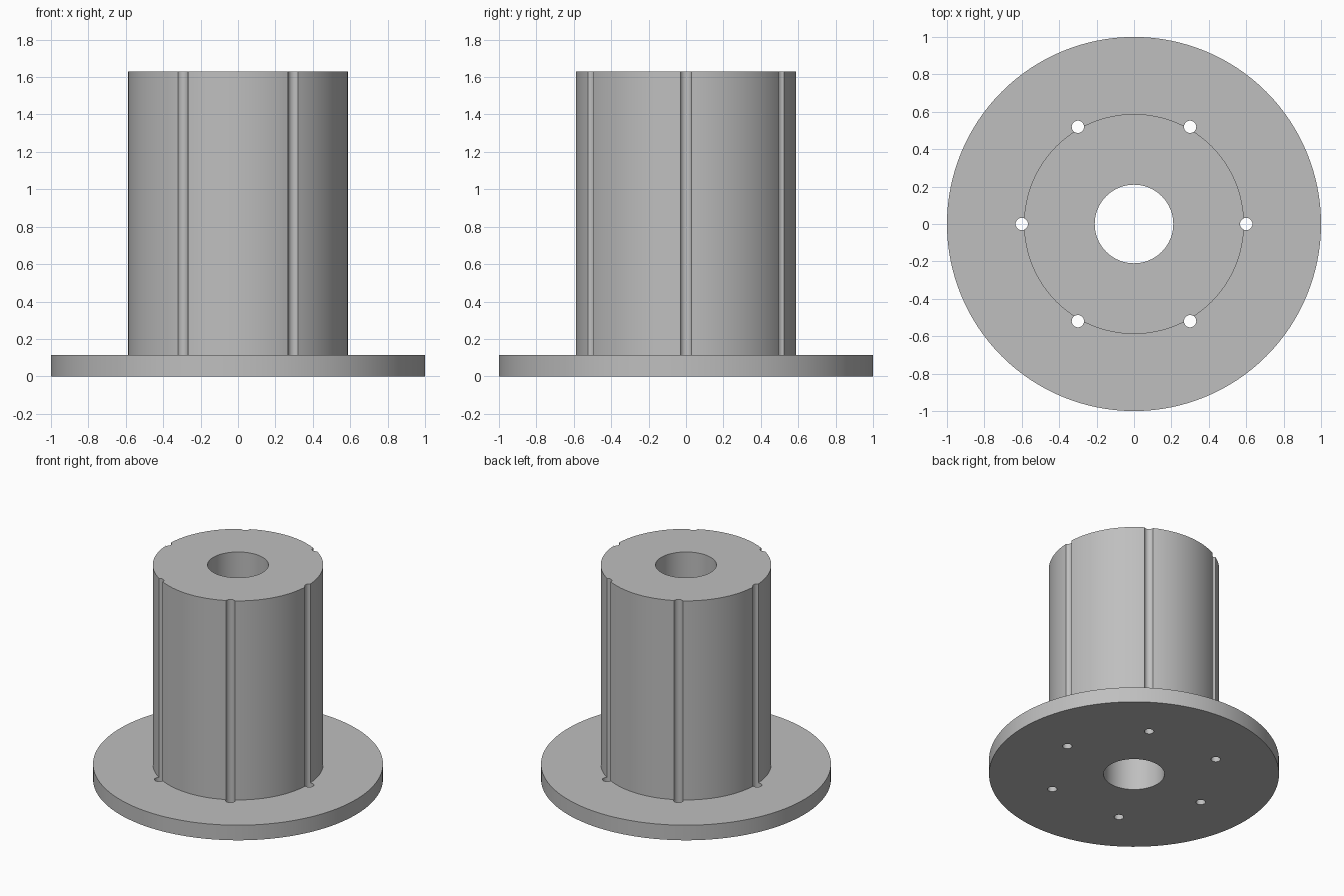
import bpy, bmesh
from math import cos, sin, tau, radians
from mathutils import Matrix

cube = bpy.data.objects.get("Cube")
if cube:
    bpy.data.objects.remove(cube, do_unlink=True)

SEGMENTS = 128
BORE, DRUM, FLANGE = 0.21, 0.588, 1.0
FLANGE_TOP, HEIGHT = 0.115, 1.63
PIN_CIRCLE, PIN_RADIUS, PIN_COUNT = 0.6, 0.033, 6

grey = bpy.data.materials.new("plain grey")
grey.use_nodes = True
colour = (0.52, 0.52, 0.52, 1)
grey.diffuse_color = colour
grey.node_tree.nodes["Principled BSDF"].inputs["Base Color"].default_value = colour


def add_object(name, bm):
    bmesh.ops.recalc_face_normals(bm, faces=bm.faces)
    mesh = bpy.data.meshes.new(name)
    bm.to_mesh(mesh)
    bm.free()
    mesh.materials.append(grey)
    obj = bpy.data.objects.new(name, mesh)
    bpy.context.collection.objects.link(obj)
    return obj


# Flanged drum with a central bore, revolved from its section
section = [(BORE, 0), (FLANGE, 0), (FLANGE, FLANGE_TOP),
           (DRUM, FLANGE_TOP), (DRUM, HEIGHT), (BORE, HEIGHT)]
bm = bmesh.new()
rings = []
for i in range(SEGMENTS):
    a = tau * i / SEGMENTS
    rings.append([bm.verts.new((r * cos(a), r * sin(a), z)) for r, z in section])
for i, ring in enumerate(rings):
    following = rings[(i + 1) % SEGMENTS]
    for j in range(len(section)):
        k = (j + 1) % len(section)
        bm.faces.new((ring[j], following[j], following[k], ring[k]))
spool = add_object("flanged_drum", bm)

# Six pins that cut the drum grooves and the flange holes
bm = bmesh.new()
for i in range(PIN_COUNT):
    a = tau * i / PIN_COUNT
    place = Matrix.Translation((PIN_CIRCLE * cos(a), PIN_CIRCLE * sin(a), HEIGHT / 2))
    bmesh.ops.create_cone(bm, cap_ends=True, segments=32, radius1=PIN_RADIUS,
                          radius2=PIN_RADIUS, depth=HEIGHT + 0.4, matrix=place)
cutter = add_object("groove_cutter", bm)
cutter.hide_render = True

cut = spool.modifiers.new("grooves", 'BOOLEAN')
cut.operation = 'DIFFERENCE'
cut.solver = 'EXACT'
cut.object = cutter

# Apply the cut, then smooth the curved walls
bpy.ops.object.select_all(action='DESELECT')
spool.select_set(True)
bpy.context.view_layer.objects.active = spool
bpy.ops.object.modifier_apply(modifier=cut.name)
bpy.data.objects.remove(cutter, do_unlink=True)
bpy.ops.object.shade_smooth_by_angle(angle=radians(30))
